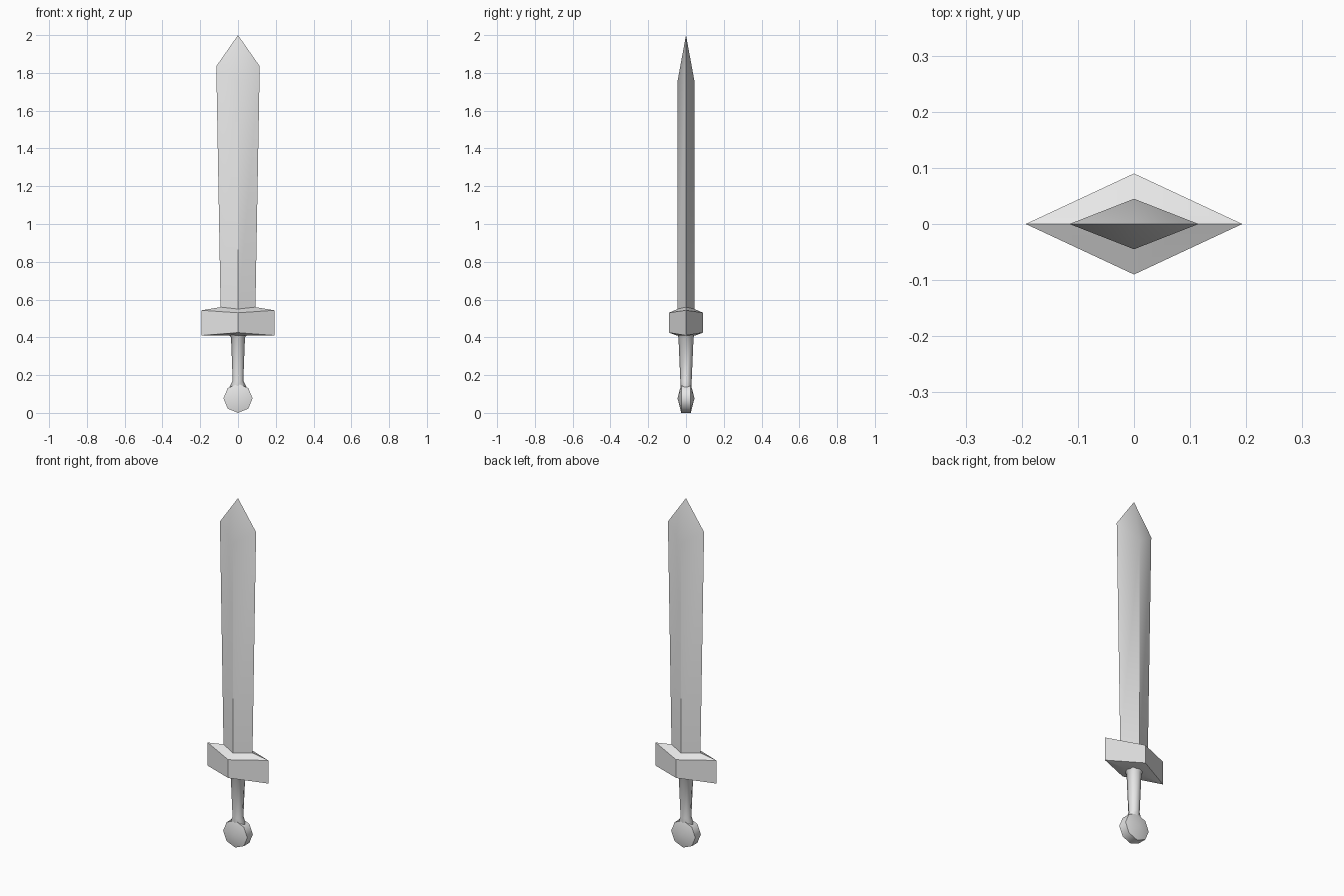
import bpy, bmesh
from math import sin, cos, pi, radians

cube = bpy.data.objects.get("Cube")
if cube:
    bpy.data.objects.remove(cube, do_unlink=True)

steel = bpy.data.materials.new("plain grey")
steel.use_nodes = True
grey = (0.8, 0.8, 0.8, 1)
steel.diffuse_color = grey
steel.node_tree.nodes["Principled BSDF"].inputs["Base Color"].default_value = grey


def diamond(rx, ry, zx, zy):
    """Four-cornered ring whose side and front corners may differ in height."""
    return [(rx, 0, zx), (0, ry, zy), (-rx, 0, zx), (0, -ry, zy)]


def oval(rx, ry, z):
    return [(rx * cos(i * pi / 4), ry * sin(i * pi / 4), z) for i in range(8)]


def disc_ring(r, y, z):
    return [(r * cos(i * pi / 4), y, z + r * sin(i * pi / 4)) for i in range(8)]


def loft(name, rings, start=None, end=None, angle=30):
    """Join rings with faces; close each end with a point or a flat cap."""
    bm = bmesh.new()
    loops = [[bm.verts.new(p) for p in ring] for ring in rings]
    n = len(loops[0])
    for a, b in zip(loops, loops[1:]):
        for i in range(n):
            j = (i + 1) % n
            bm.faces.new((a[i], a[j], b[j], b[i]))
    for loop, tip in ((loops[0], start), (loops[-1], end)):
        if tip:
            v = bm.verts.new(tip)
            for i in range(n):
                bm.faces.new((loop[i], loop[(i + 1) % n], v))
        else:
            bm.faces.new(loop)
    bmesh.ops.recalc_face_normals(bm, faces=bm.faces)
    mesh = bpy.data.meshes.new(name)
    bm.to_mesh(mesh)
    bm.free()
    mesh.materials.append(steel)
    obj = bpy.data.objects.new(name, mesh)
    bpy.context.collection.objects.link(obj)
    bpy.ops.object.select_all(action='DESELECT')
    obj.select_set(True)
    bpy.context.view_layer.objects.active = obj
    bpy.ops.object.shade_smooth_by_angle(angle=radians(angle))
    return obj


# Blade: diamond section widening to the shoulders, then a pointed tip
loft("blade", [diamond(0.092, 0.045, 0.55, 0.54),
               diamond(0.115, 0.045, 1.835, 1.755)], end=(0, 0, 2))

# Guard: diamond block with sloped top and underside
loft("guard", [diamond(0.06, 0.05, 0.41, 0.41),
               diamond(0.193, 0.09, 0.41, 0.425),
               diamond(0.193, 0.09, 0.543, 0.53),
               diamond(0.092, 0.045, 0.56, 0.55)], angle=20)

# Grip: tapered oval handle flaring into the guard and pommel
loft("grip", [oval(0.03, 0.02, 0.1), oval(0.045, 0.028, 0.138),
              oval(0.028, 0.03, 0.17), oval(0.037, 0.04, 0.4),
              oval(0.055, 0.048, 0.42)], angle=60)

# Pommel: eight-sided disc with domed faces
loft("pommel", [disc_ring(0.077, -0.025, 0.077), disc_ring(0.077, 0.025, 0.077)],
     start=(0, -0.045, 0.077), end=(0, 0.045, 0.077), angle=46)
